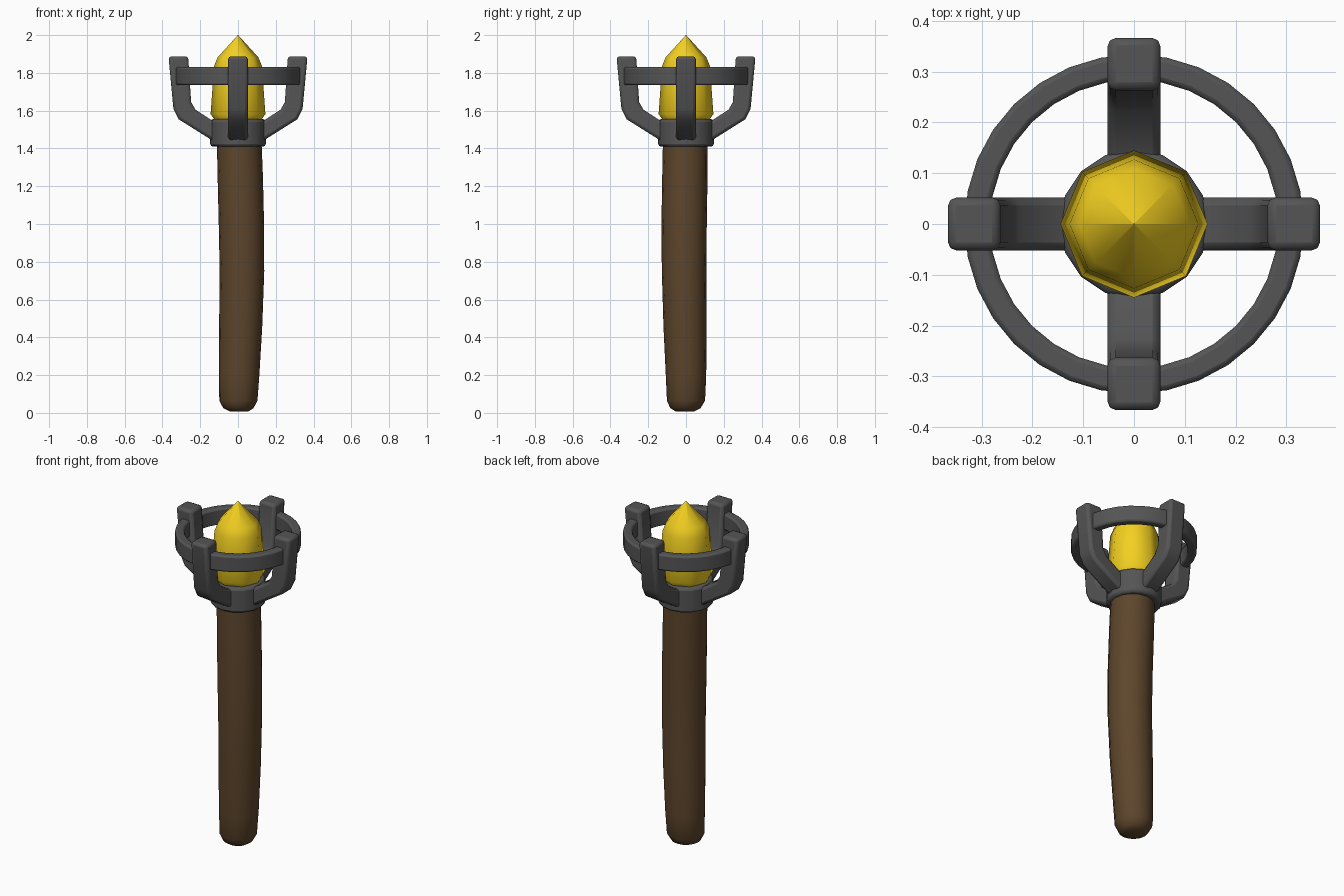
import bpy, bmesh
from math import pi, sin, cos, radians
from mathutils import Matrix

if "Cube" in bpy.data.objects:
    bpy.data.objects.remove(bpy.data.objects["Cube"])


def material(name, color):
    m = bpy.data.materials.new(name)
    m.diffuse_color = (*color, 1)
    m.use_nodes = True
    m.node_tree.nodes["Principled BSDF"].inputs["Base Color"].default_value = m.diffuse_color
    return m


WOOD = material("wood", (0.11, 0.06, 0.025))
IRON = material("iron", (0.09, 0.09, 0.09))
GOLD = material("glow_yellow", (0.9, 0.63, 0.015))


def finish(bm, name, mat, bevel=0, angle=40):
    bmesh.ops.recalc_face_normals(bm, faces=bm.faces)
    mesh = bpy.data.meshes.new(name)
    bm.to_mesh(mesh)
    bm.free()
    ob = bpy.data.objects.new(name, mesh)
    bpy.context.collection.objects.link(ob)
    mesh.materials.append(mat)
    if bevel:
        b = ob.modifiers.new("bevel", 'BEVEL')
        b.width, b.segments, b.limit_method = bevel, 2, 'ANGLE'
        b.angle_limit = radians(35)
    bpy.ops.object.select_all(action='DESELECT')
    bpy.context.view_layer.objects.active = ob
    ob.select_set(True)
    bpy.ops.object.shade_smooth_by_angle(angle=radians(angle))
    return ob


def loft(rings, sides, closed=False):
    """Skin circular rings given as (cx, cy, z, radius)."""
    bm = bmesh.new()
    loops = [[bm.verts.new((cx + r * cos(2 * pi * i / sides),
                            cy + r * sin(2 * pi * i / sides), z))
              for i in range(sides)] for cx, cy, z, r in rings]
    pairs = list(zip(loops, loops[1:]))
    if closed:
        pairs.append((loops[-1], loops[0]))
    for a, b in pairs:
        for i in range(sides):
            j = (i + 1) % sides
            bm.faces.new((a[i], a[j], b[j], b[i]))
    if not closed:
        bm.faces.new(loops[0])
        bm.faces.new(loops[-1])
    return bm


# Slightly bowed wooden handle with a rounded foot
bm = loft([(0.005, -0.005, 0.008, 0.05), (0.002, -0.003, 0.025, 0.08),
           (0.002, 0, 0.065, 0.101), (0.006, 0, 0.2, 0.107),
           (0.014, -0.005, 0.45, 0.114), (0.021, -0.01, 0.75, 0.118),
           (0.018, -0.01, 1.0, 0.12), (0.012, -0.006, 1.25, 0.12),
           (0.006, -0.004, 1.45, 0.118)], 16)
finish(bm, "handle", WOOD, angle=60)

# Collar
bm = loft([(0, 0, 1.41, 0.147), (0, 0, 1.555, 0.147)], 16)
finish(bm, "collar", IRON, bevel=0.014)

# Four cage arms
PROFILE = [(0.08, 1.43), (0.14, 1.445), (0.315, 1.555), (0.342, 1.61), (0.368, 1.888),
           (0.264, 1.888), (0.248, 1.645), (0.225, 1.605), (0.14, 1.55), (0.08, 1.53)]
for k, side in enumerate(("right", "back", "left", "front")):
    bm = bmesh.new()
    face = bm.faces.new([bm.verts.new((x, -0.052, z)) for x, z in PROFILE])
    ext = bmesh.ops.extrude_face_region(bm, geom=[face])
    bmesh.ops.translate(bm, vec=(0, 0.104, 0),
                        verts=[v for v in ext["geom"] if isinstance(v, bmesh.types.BMVert)])
    bmesh.ops.rotate(bm, verts=bm.verts, cent=(0, 0, 0),
                     matrix=Matrix.Rotation(k * pi / 2, 3, 'Z'))
    finish(bm, "arm_" + side, IRON, bevel=0.016)

# Hoop joining the arms
bm = loft([(0, 0, 1.735, 0.334), (0, 0, 1.83, 0.334),
           (0, 0, 1.83, 0.284), (0, 0, 1.735, 0.284)], 32, closed=True)
finish(bm, "hoop", IRON, bevel=0.01)

# Eight-sided glowing core
bm = loft([(0, 0, 1.54, 0.115), (0, 0, 1.582, 0.145), (0, 0, 1.835, 0.127),
           (0, 0, 1.882, 0.108), (0, 0, 2.0, 0.001)], 8)
finish(bm, "flame_core", GOLD, angle=46)
